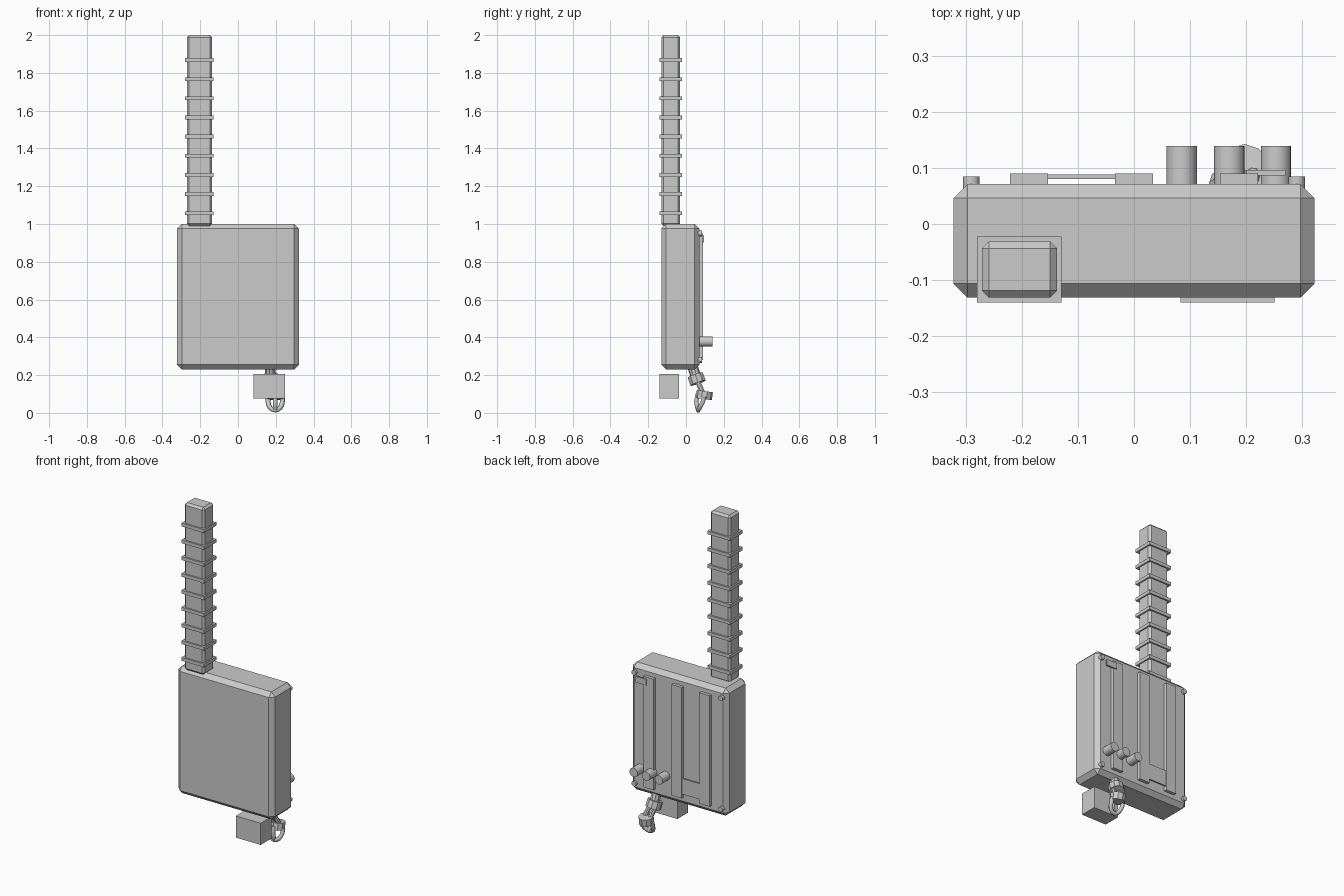
import bpy, bmesh, math
from mathutils import Vector, Matrix

if "Cube" in bpy.data.objects:
    bpy.data.objects.remove(bpy.data.objects["Cube"])

grey = bpy.data.materials.new("plain grey")
grey.diffuse_color = (0.6, 0.6, 0.6, 1)
grey.use_nodes = True
grey.node_tree.nodes["Principled BSDF"].inputs["Base Color"].default_value = grey.diffuse_color


def finish(name, bm):
    me = bpy.data.meshes.new(name)
    bmesh.ops.recalc_face_normals(bm, faces=bm.faces)
    bm.to_mesh(me)
    bm.free()
    me.materials.append(grey)
    ob = bpy.data.objects.new(name, me)
    bpy.context.collection.objects.link(ob)
    return ob


def box(name, x, y, z, bevel=0):
    """Box from (min, max) ranges, with optional one-step chamfer."""
    bm = bmesh.new()
    size = [r[1] - r[0] for r in (x, y, z)]
    mid = [(r[0] + r[1]) / 2 for r in (x, y, z)]
    bmesh.ops.create_cube(bm, size=1, matrix=Matrix.Translation(mid) @ Matrix.Diagonal((*size, 1)))
    if bevel:
        bmesh.ops.bevel(bm, geom=bm.edges[:], offset=bevel, segments=1, affect='EDGES')
    return finish(name, bm)


def rod(name, a, b, r, sides=16, smooth=True):
    """Cylinder between two points."""
    a, b = Vector(a), Vector(b)
    bm = bmesh.new()
    rot = (b - a).to_track_quat('Z', 'Y').to_matrix().to_4x4()
    bmesh.ops.create_cone(bm, cap_ends=True, segments=sides, radius1=r, radius2=r,
                          depth=(b - a).length, matrix=Matrix.Translation((a + b) / 2) @ rot)
    if smooth:
        for f in bm.faces:
            f.smooth = len(f.verts) == 4
        for e in bm.edges:
            e.smooth = all(len(f.verts) == 4 for f in e.link_faces)
    return finish(name, bm)


def tube(name, pts, r):
    """Low-poly tube along a path, made from a bevelled curve."""
    cu = bpy.data.curves.new(name, 'CURVE')
    cu.dimensions = '3D'
    cu.bevel_depth, cu.bevel_resolution, cu.use_fill_caps = r, 1, True
    sp = cu.splines.new('POLY')
    sp.points.add(len(pts) - 1)
    for p, co in zip(sp.points, pts):
        p.co = (*co, 1)
    cu.materials.append(grey)
    ob = bpy.data.objects.new(name, cu)
    bpy.context.collection.objects.link(ob)


# Main case and hanging block
box("case", (-0.322, 0.322), (-0.131, 0.071), (0.23, 1.0), 0.025)
box("lower_block", (0.083, 0.25), (-0.14, -0.037), (0.076, 0.207))

# Antenna with square ribs
box("antenna", (-0.271, -0.137), (-0.131, -0.031), (0.99, 2.0), 0.0125)
for i in range(9):
    z = 1.057 + i * 0.1014
    box(f"antenna_rib_{i + 1}", (-0.28, -0.129), (-0.14, -0.022), (z - 0.01, z + 0.01))

# Back strips, bridge plate and small tag
for i, x in enumerate((-0.187, 0.0, 0.187)):
    box(f"back_strip_{i + 1}", (x - 0.034, x + 0.034), (0.065, 0.09), (0.28, 0.95))
box("back_bridge", (-0.155, -0.032), (0.08, 0.088), (0.305, 0.40))
box("back_tag", (0.2, 0.27), (0.086, 0.096), (0.902, 0.938))

# Corner screws
for sx in (-1, 1):
    for z in (0.28, 0.95):
        rod("back_screw", (sx * 0.29, 0.06, z), (sx * 0.29, 0.085, z), 0.015, 12)

# Knobs
for i, x in enumerate((0.085, 0.17, 0.253)):
    rod(f"knob_{i + 1}", (x, 0.06, 0.378), (x, 0.139, 0.378), 0.027, 20)

# Cable fitting: stem, collar, twin rods, lower collar and loop
rod("cable_stem", (0.17, 0.035, 0.245), (0.172, 0.05, 0.2), 0.028, 10, False)
rod("cable_collar", (0.17, 0.049, 0.2), (0.175, 0.064, 0.158), 0.044, 10, False)
for s in (-1, 1):
    rod("cable_strand", (0.175 + s * 0.018, 0.055, 0.18), (0.197 + s * 0.018, 0.092, 0.1), 0.014, 8, False)
rod("lower_collar", (0.197, 0.1, 0.115), (0.197, 0.094, 0.073), 0.043, 10, False)
arc = [(0.197 + 0.038 * math.cos(t), 0.09 + 0.025 * math.sin(t), 0.06 + 0.046 * math.sin(t))
       for t in [math.pi * (1 + k / 8) for k in range(9)]]
tube("hook_loop", [(0.159, 0.094, 0.085)] + arc + [(0.235, 0.094, 0.085)], 0.013)
tube("hook_finger", [(0.197, 0.062, 0.1), (0.197, 0.054, 0.06), (0.197, 0.06, 0.025), (0.197, 0.07, 0.014)], 0.013)
